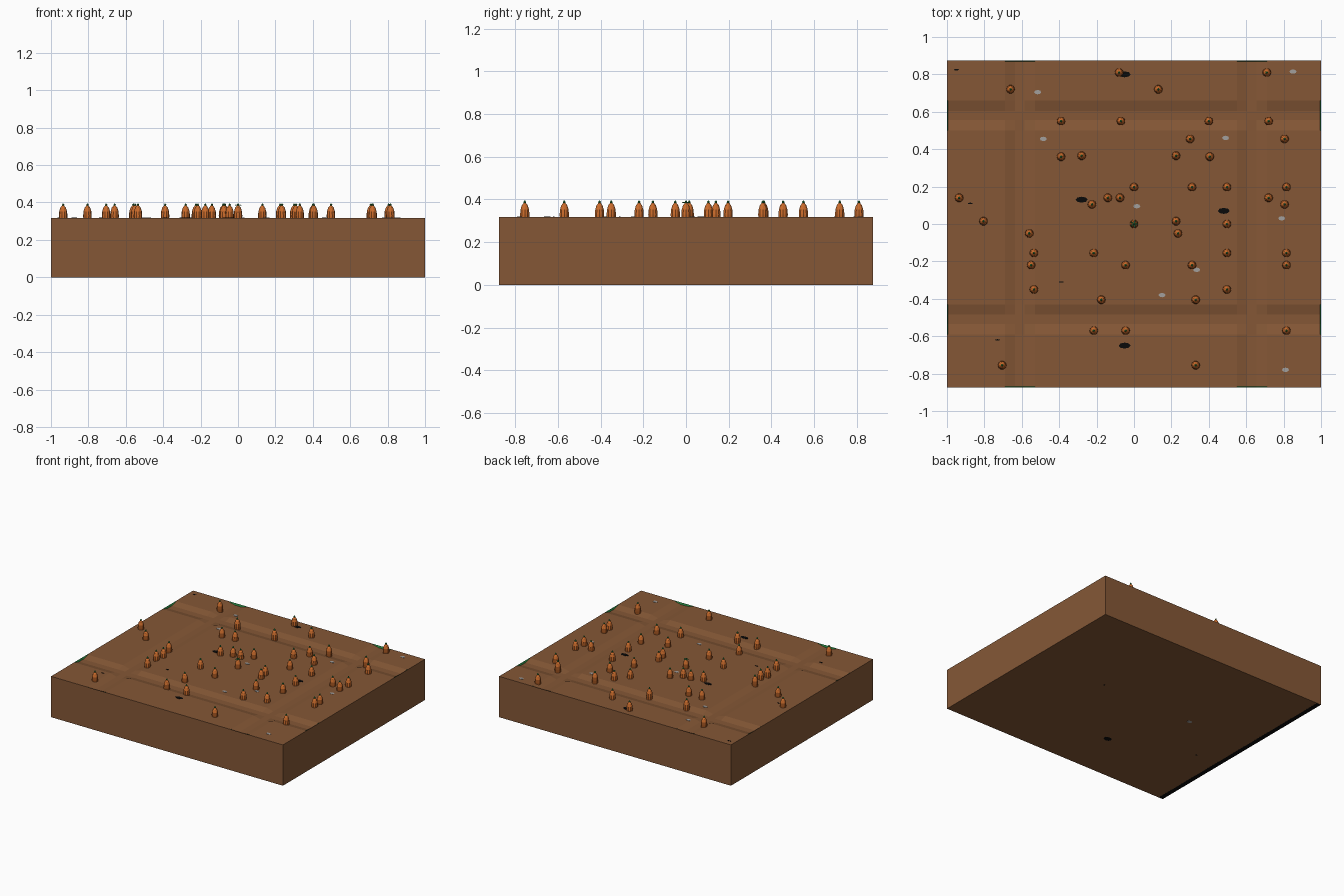
import bpy, bmesh, math

if "Cube" in bpy.data.objects:
    bpy.data.objects.remove(bpy.data.objects["Cube"])

def material(name, rgb):
    m = bpy.data.materials.new(name)
    m.diffuse_color = (*rgb, 1)
    m.use_nodes = True
    m.node_tree.nodes["Principled BSDF"].inputs["Base Color"].default_value = m.diffuse_color
    return m

SOIL = material("soil brown", (0.235, 0.097, 0.037))
ORANGE = material("carrot orange", (0.60, 0.15, 0.025))
GREEN = material("leaf green", (0.02, 0.22, 0.05))
BLACK = material("black earth", (0.003, 0.003, 0.003))
GREY = material("pebble grey", (0.36, 0.35, 0.34))
HX, HY, TOP = 1.0, 0.875, 0.318

def finish(name, bm, mats):
    bmesh.ops.recalc_face_normals(bm, faces=bm.faces)
    me = bpy.data.meshes.new(name)
    bm.to_mesh(me)
    bm.free()
    for m in mats:
        me.materials.append(m)
    ob = bpy.data.objects.new(name, me)
    bpy.context.collection.objects.link(ob)
    return ob

# Soil bed: box with shallow crossing furrows pressed into the top
def furrow(t, centres, half=0.08, floor=0.025, depth=0.014):
    d = min(abs(t - c) for c in centres)
    return depth * max(0, min(1, (half - d) / (half - floor)))

CX, CY, LIP = (-0.61, 0.63), (-0.51, 0.58), 0.006
def lines(half, centres):
    cuts = [c + o for c in centres for o in (-0.08, -0.025, 0.025, 0.08)]
    return sorted(cuts + [-half, half, -half + LIP, half - LIP])

xs, ys = lines(HX, CX), lines(HY, CY)
bm = bmesh.new()
rows = []
for x in xs:
    row = []
    for y in ys:
        edge = abs(x) > HX - 1e-5 or abs(y) > HY - 1e-5
        z = TOP if edge else TOP - max(furrow(x, CX), furrow(y, CY))
        row.append(bm.verts.new((x, y, z)))
    rows.append(row)
for i in range(len(xs) - 1):
    for j in range(len(ys) - 1):
        f = bm.faces.new((rows[i][j], rows[i+1][j], rows[i+1][j+1], rows[i][j+1]))
        # green lip where a furrow meets the rim
        rim = i in (0, len(xs) - 2) or j in (0, len(ys) - 2)
        if rim and min(v.co.z for v in f.verts) < TOP - 0.01:
            f.material_index = 1
border = [e for e in bm.edges if e.is_boundary]
ext = bmesh.ops.extrude_edge_only(bm, edges=border)
new = ext["geom"]
for v in new:
    if isinstance(v, bmesh.types.BMVert):
        v.co.z = 0
for f in new:
    if isinstance(f, bmesh.types.BMFace):
        f.material_index = 0
for f in bm.faces:
    if abs(f.normal.z) < 0.1 and min(v.co.z for v in f.verts) < 0.01:
        f.material_index = 0
bmesh.ops.holes_fill(bm, edges=[e for e in bm.edges if e.is_boundary], sides=0)
for f in bm.faces:
    if max(v.co.z for v in f.verts) < 0.01:
        f.material_index = 0
finish("soil_bed", bm, [SOIL, GREEN])

# Carrots: domed roots with a small leafy tip
CARROTS = [
    (-.08, .81), (.71, .81), (-.66, .72), (.13, .72), (-.39, .55), (-.07, .55),
    (.40, .55), (.72, .55), (.30, .455), (.805, .455), (-.39, .36), (-.28, .365),
    (.225, .365), (.405, .36), (0, .197), (.31, .197), (.497, .197), (.815, .197),
    (-.935, .14), (-.14, .14), (-.075, .14), (-.225, .105), (.72, .14), (.805, .105),
    (-.805, .015), (.225, .015), (0, 0), (.497, 0), (-.56, -.05), (.235, -.05),
    (-.535, -.155), (-.215, -.155), (.497, -.155), (.815, -.155), (-.55, -.22),
    (-.045, -.22), (.31, -.22), (.815, -.22), (-.535, -.35), (.497, -.35),
    (-.175, -.405), (.33, -.405), (-.215, -.57), (-.045, -.57), (.815, -.57),
    (-.705, -.755), (.33, -.755)]
ROOT = [(0.021, 0.295), (0.023, 0.330), (0.021, 0.352), (0.015, 0.372), (0.006, 0.383)]
LEAF = [(0.005, 0.383), (0.007, 0.388), (0.002, 0.395)]

def lathe(bm, x, y, profile, n):
    rings = [[bm.verts.new((x + r * math.cos(2 * math.pi * k / n),
                            y + r * math.sin(2 * math.pi * k / n), z))
              for k in range(n)] for r, z in profile]
    for a, b in zip(rings, rings[1:]):
        for k in range(n):
            bm.faces.new((a[k], a[(k+1) % n], b[(k+1) % n], b[k]))
    bm.faces.new(rings[0][::-1])
    bm.faces.new(rings[-1])

for name, profile, n, mat in (("carrot_roots", ROOT, 10, ORANGE),
                              ("carrot_leaves", LEAF, 5, GREEN)):
    bm = bmesh.new()
    for x, y in CARROTS:
        lathe(bm, x, y, profile, n)
    finish(name, bm, [mat])

# Larger leaf tuft on the middle carrot
bm = bmesh.new()
for k in range(5):
    a = 2 * math.pi * k / 5
    c, s = math.cos(a), math.sin(a)
    pts = [(0, 0, .384), (.012*c - .005*s, .012*s + .005*c, .389),
           (.021*c, .021*s, .384), (.012*c + .005*s, .012*s - .005*c, .389)]
    bm.faces.new([bm.verts.new(p) for p in pts])
finish("leaf_tuft", bm, [GREEN])

# Flat patches of dark earth and pebbles on the top and underside
def patches(name, spots, mat, z):
    bm = bmesh.new()
    for x, y, rx, ry in spots:
        lathe_pts = [(x + rx * math.cos(k * math.pi / 4), y + ry * math.sin(k * math.pi / 4))
                     for k in range(8)]
        low = [bm.verts.new((px, py, z - 0.001)) for px, py in lathe_pts]
        high = [bm.verts.new((px, py, z + 0.001)) for px, py in lathe_pts]
        bm.faces.new(low[::-1])
        bm.faces.new(high)
        for k in range(8):
            bm.faces.new((low[k], low[(k+1) % 8], high[(k+1) % 8], high[k]))
    finish(name, bm, [mat])

big, dash = (.032, .016), (.014, .004)
patches("dark_earth_patches",
        [(x, y, *big) for x, y in ((-.05, .80), (-.28, .13), (.48, .07), (-.05, -.65))] +
        [(x, y, *dash) for x, y in ((-.95, .825), (-.875, .11), (-.39, -.31), (-.73, -.62))],
        BLACK, TOP + 0.001)
patches("pebbles", [(x, y, .019, .012) for x, y in (
    (.85, .815), (-.515, .705), (-.485, .455), (.49, .46), (.015, .095),
    (.79, .03), (.335, -.245), (.15, -.38), (.81, -.78))], GREY, TOP + 0.001)
patches("underside_dark_patches", [(-.15, -.47, .032, .025), (.36, .10, .008, .006),
                                   (-.78, -.24, .008, .006)], BLACK, 0.0005)
patches("underside_pebble", [(-.44, .09, .02, .016)], GREY, 0.0005)

# Dark strip under the left edge
bm = bmesh.new()
bmesh.ops.create_cube(bm, size=1)
for v in bm.verts:
    v.co = (-0.981 + v.co.x * 0.036, v.co.y * 2 * HY * 0.998, 0.0005 + v.co.z * 0.002)
finish("underside_strip", bm, [BLACK])
